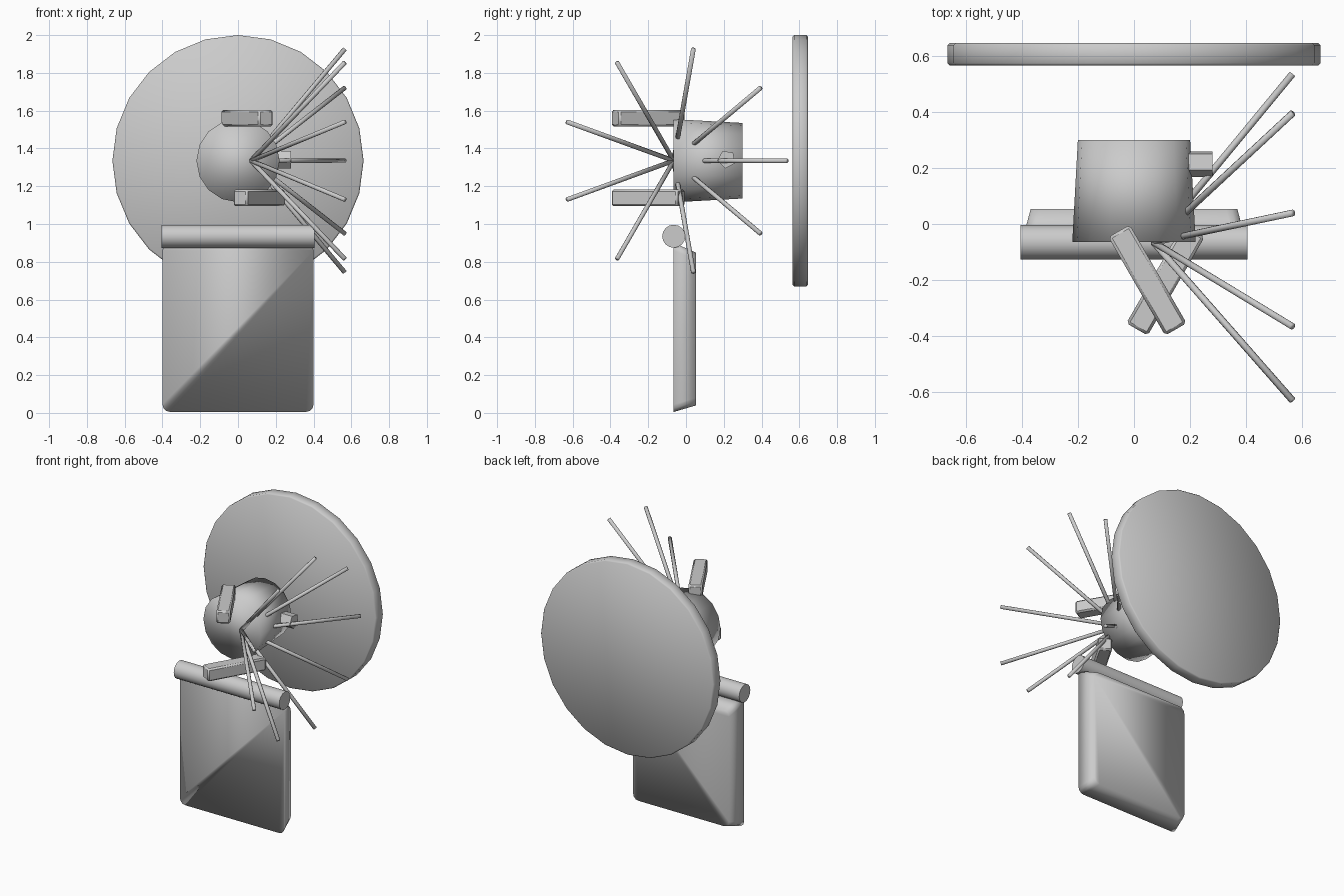
import bpy, bmesh
from math import sin, cos, pi, radians
from mathutils import Vector, Matrix

cube = bpy.data.objects.get("Cube")
if cube:
    bpy.data.objects.remove(cube, do_unlink=True)

grey = bpy.data.materials.new("light_grey")
grey.use_nodes = True
GREY = (0.6, 0.6, 0.6, 1)
grey.diffuse_color = GREY
grey.node_tree.nodes["Principled BSDF"].inputs["Base Color"].default_value = GREY


def finish(name, bm, smooth=True):
    bmesh.ops.recalc_face_normals(bm, faces=bm.faces)
    mesh = bpy.data.meshes.new(name)
    bm.to_mesh(mesh)
    bm.free()
    mesh.materials.append(grey)
    for p in mesh.polygons:
        p.use_smooth = smooth
    obj = bpy.data.objects.new(name, mesh)
    bpy.context.collection.objects.link(obj)
    return obj


def loft(name, rings):
    """Skin a list of matching rings; the caps are fans from the first corner."""
    bm = bmesh.new()
    rows = [[bm.verts.new(p) for p in ring] for ring in rings]
    n = len(rows[0])
    for a, b in zip(rows, rows[1:]):
        for i in range(n):
            j = (i + 1) % n
            bm.faces.new((a[i], a[j], b[j], b[i]))
    for row in (rows[0], rows[-1]):
        for i in range(1, n - 1):
            bm.faces.new((row[0], row[i], row[i + 1]))
    return finish(name, bm)


def tube(name, start, end, r1, r2=None, sides=12, chamfer=0.0):
    """Round bar between two points, optionally tapered and chamfered."""
    start, end = Vector(start), Vector(end)
    r2 = r1 if r2 is None else r2
    axis = (end - start).normalized()
    u = Vector((1, 0, 0)) if abs(axis.x) < 0.1 else axis.orthogonal().normalized()
    v = axis.cross(u)

    def ring(centre, r):
        return [centre + r * (cos(2 * pi * i / sides) * u + sin(2 * pi * i / sides) * v)
                for i in range(sides)]
    rings = [ring(start, r1), ring(end, r2)]
    if chamfer:
        step = axis * chamfer
        rings = [ring(start, r1 - chamfer), ring(start + step, r1),
                 ring(end - step, r2), ring(end, r2 - chamfer)]
    return loft(name, rings)


def rounded_rect(hw, z0, z1, y, r):
    """Upright rectangle with rounded corners."""
    pts = []
    corners = ((1, z1, 0), (-1, z1, 90), (-1, z0, 180), (1, z0, 270))
    for sx, z, a0 in corners:
        cz = z - r if z == z1 else z + r
        for k in range(4):
            a = radians(a0 + 30 * k)
            pts.append((sx * (hw - r) + r * cos(a), y, cz + r * sin(a)))
    return pts


def arm(name, centre, turn):
    """Bevelled bar, swung about the vertical axis."""
    bm = bmesh.new()
    m = (Matrix.Translation(centre) @ Matrix.Rotation(radians(turn), 4, "Z")
         @ Matrix.Diagonal((0.088, 0.405, 0.088, 1)))
    bmesh.ops.create_cube(bm, size=1, matrix=m)
    bmesh.ops.bevel(bm, geom=bm.edges[:], offset=0.01, segments=1, affect="EDGES")
    return finish(name, bm)


HUB_Z = 1.335

# Large disc behind the body
tube("rear_disc", (0, 0.565, HUB_Z), (0, 0.645, HUB_Z), 0.665, sides=24, chamfer=0.008)

# Tapered round body
tube("body", (0, -0.065, HUB_Z), (0, 0.3, HUB_Z), 0.22, 0.2, sides=16)

# Small knob on the left flank
tube("side_knob", (0.15, 0.215, HUB_Z + 0.008), (0.28, 0.215, HUB_Z + 0.008), 0.049, sides=5)

# Two crossed arms
arm("upper_arm", (0.048, -0.2, 1.56), 30)
arm("lower_arm", (0.112, -0.2, 1.138), -30)

# Fan of thin rods spreading from one point
for i in range(9):
    a = radians(40 * i)
    tube(f"rod_{i + 1}", (0.07, -0.065, HUB_Z),
         (0.565, -0.065 + 0.6 * cos(a), HUB_Z + 0.6 * sin(a)), 0.0125, sides=8)

# Roller across the top of the panel
tube("roller", (-0.405, -0.065, 0.935), (0.405, -0.065, 0.935), 0.061, sides=16)

# Hanging panel, narrowing to the back
loft("panel", [rounded_rect(0.4, 0.005, 0.9, -0.065, 0.04),
               rounded_rect(0.368, 0.04, 0.848, 0.054, 0.04)])

# Keep the crisp rims of the roller and arms
for name in ("roller", "upper_arm", "lower_arm", "side_knob"):
    obj = bpy.data.objects[name]
    bpy.ops.object.select_all(action="DESELECT")
    obj.select_set(True)
    bpy.context.view_layer.objects.active = obj
    bpy.ops.object.shade_smooth_by_angle(angle=radians(40))
